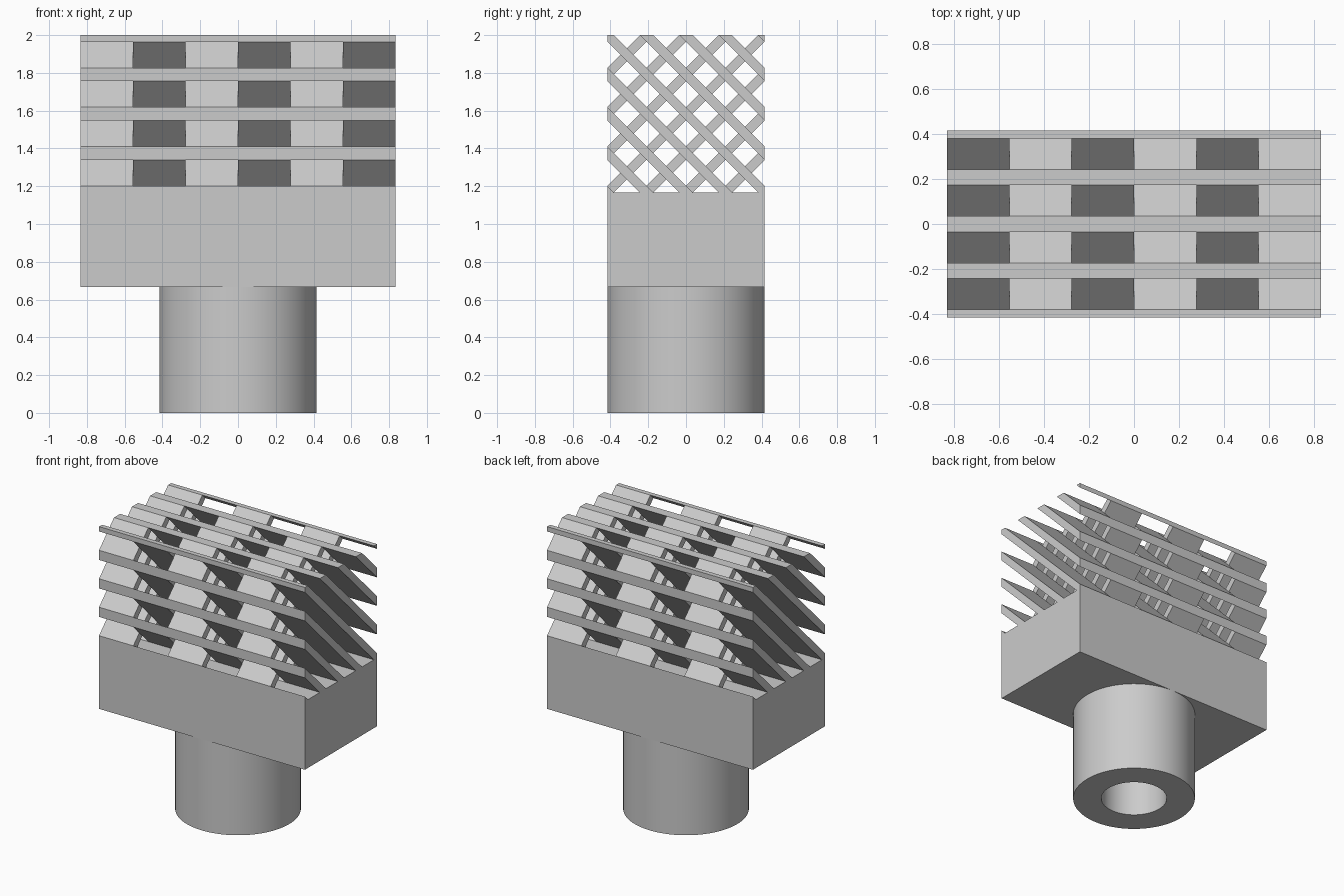
import bpy, bmesh, math
from mathutils import Matrix, Vector

if "Cube" in bpy.data.objects:
    bpy.data.objects.remove(bpy.data.objects["Cube"])

HALF_X, HALF_Y = 0.8333, 0.4167      # block half sizes
BASE_Z, TOP_Z = 0.6667, 1.1667       # underside and top of the block
PITCH = HALF_Y / 2                   # lattice spacing
SEGMENTS, SLAT = 6, 0.05             # lattice columns and slat thickness
TUBE_R, BORE_R, SIDES = HALF_Y, 0.224, 96

grey = bpy.data.materials.new("light_grey")
grey.use_nodes = True
color = (0.6, 0.6, 0.6, 1)
grey.diffuse_color = color
grey.node_tree.nodes["Principled BSDF"].inputs["Base Color"].default_value = color


def finish(name, bm):
    bmesh.ops.recalc_face_normals(bm, faces=bm.faces)
    mesh = bpy.data.meshes.new(name)
    bm.to_mesh(mesh)
    bm.free()
    mesh.materials.append(grey)
    obj = bpy.data.objects.new(name, mesh)
    bpy.context.collection.objects.link(obj)
    return obj


def add_box(bm, size, matrix):
    bmesh.ops.create_cube(bm, size=1, matrix=matrix @ Matrix.Diagonal((*size, 1)))


# Solid rectangular block
bm = bmesh.new()
add_box(bm, (2 * HALF_X, 2 * HALF_Y, TOP_Z - BASE_Z),
        Matrix.Translation((0, 0, (BASE_Z + TOP_Z) / 2)))
finish("block", bm)

# Socket tube: a closed profile spun around z
bm = bmesh.new()
profile = [(BORE_R, BASE_Z), (BORE_R, 0), (TUBE_R, 0), (TUBE_R, BASE_Z)]
verts = [bm.verts.new((r, 0, z)) for r, z in profile]
edges = [bm.edges.new((verts[i], verts[(i + 1) % 4])) for i in range(4)]
bmesh.ops.spin(bm, geom=verts + edges, cent=(0, 0, 0), axis=(0, 0, 1),
               angle=math.tau, steps=SIDES, use_duplicate=False)
bmesh.ops.remove_doubles(bm, verts=bm.verts, dist=0.0001)
tube = finish("socket_tube", bm)
bpy.context.view_layer.objects.active = tube
tube.select_set(True)
bpy.ops.object.shade_smooth_by_angle(angle=math.radians(30))
tube.select_set(False)

# Crossed slats: the slope flips from one column to the next
MID_Z = TOP_Z + HALF_Y
width = 2 * HALF_X / SEGMENTS


def slat_column(name, x, slope):
    bm = bmesh.new()
    turn = Matrix.Rotation(slope * math.pi / 4, 4, "X")
    for k in range(-4, 5):
        place = Matrix.Translation((x, 0, MID_Z + k * PITCH))
        add_box(bm, (width, 4 * HALF_Y, SLAT), place @ turn)
    # Trim the slats flush with the block's sides, top and the slat height
    for axis in (Vector((0, 1, 0)), Vector((0, 0, 1))):
        for sign in (-1, 1):
            cut = bmesh.ops.bisect_plane(
                bm, geom=bm.verts[:] + bm.edges[:] + bm.faces[:],
                plane_co=Vector((0, 0, MID_Z)) + axis * sign * HALF_Y,
                plane_no=axis * sign, clear_outer=True)
            rim = [e for e in cut["geom_cut"] if isinstance(e, bmesh.types.BMEdge)]
            bmesh.ops.holes_fill(bm, edges=rim, sides=0)
    finish(name, bm)


for i in range(SEGMENTS):
    slat_column(f"slat_column_{i + 1}", -HALF_X + (i + 0.5) * width, 1 if i % 2 == 0 else -1)
